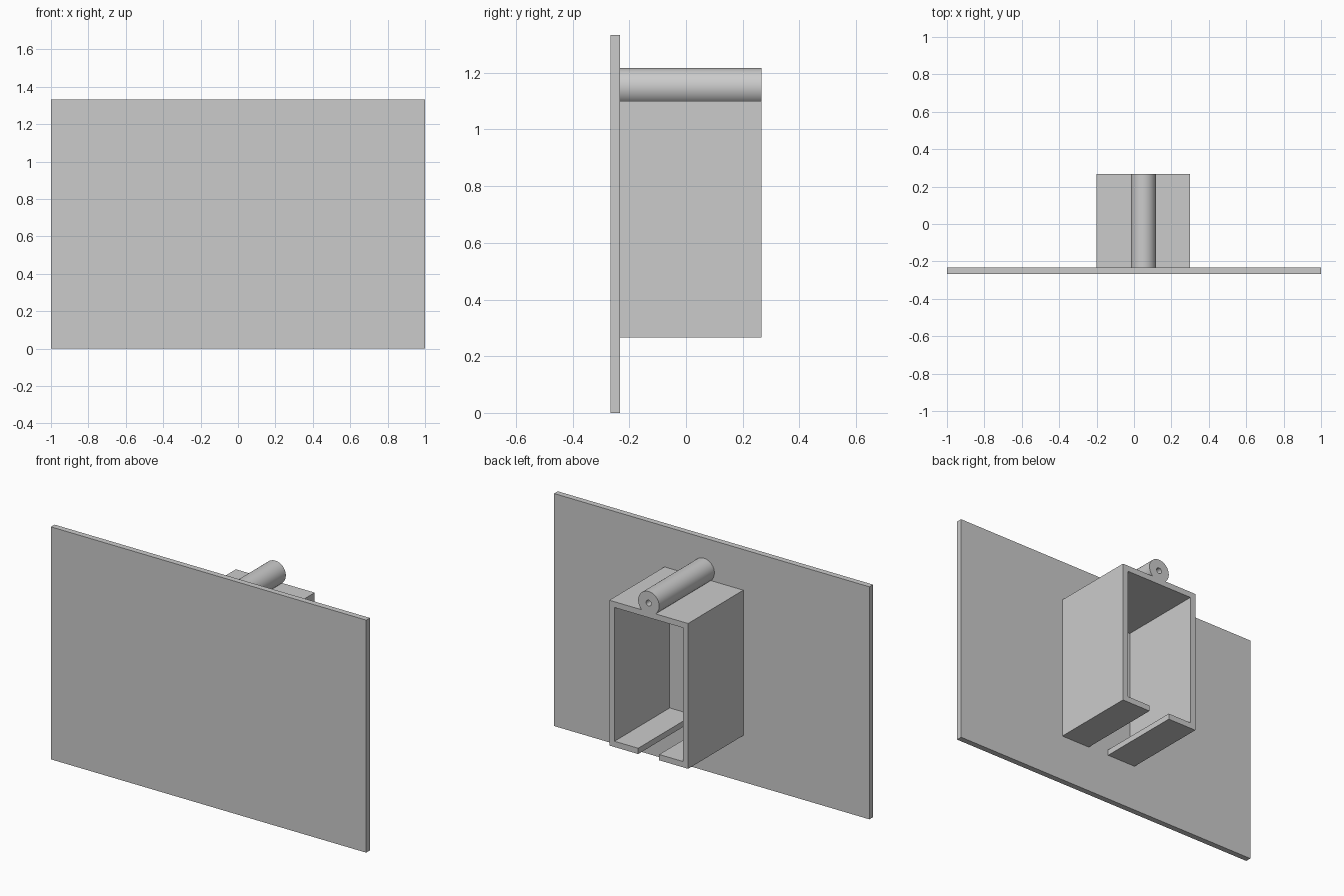
import bpy, bmesh, math
from mathutils import Vector

cube = bpy.data.objects.get("Cube")
if cube:
    bpy.data.objects.remove(cube, do_unlink=True)

grey = bpy.data.materials.new("plain_grey")
grey.use_nodes = True
colour = (0.6, 0.6, 0.6, 1)
grey.diffuse_color = colour
grey.node_tree.nodes["Principled BSDF"].inputs["Base Color"].default_value = colour


def make_object(name, bm):
    bmesh.ops.recalc_face_normals(bm, faces=bm.faces[:])
    mesh = bpy.data.meshes.new(name)
    bm.to_mesh(mesh)
    bm.free()
    obj = bpy.data.objects.new(name, mesh)
    bpy.context.collection.objects.link(obj)
    mesh.materials.append(grey)
    return obj


def arc(x, z, r, start, end, steps):
    angles = [start + (end - start) * i / steps for i in range(steps + 1)]
    return [(x + r * math.cos(a), z + r * math.sin(a)) for a in angles]


def extrude_profile(name, loops, y0, y1):
    # Fill the closed outlines (inner ones become holes) and sweep along y
    bm = bmesh.new()
    for loop in loops:
        verts = [bm.verts.new((x, y0, z)) for x, z in loop]
        for i, v in enumerate(verts):
            bm.edges.new((verts[i - 1], v))
    bmesh.ops.triangle_fill(bm, edges=bm.edges[:], use_beauty=True, normal=(0, -1, 0))
    swept = bmesh.ops.extrude_face_region(bm, geom=bm.faces[:], use_keep_orig=True)
    moved = [g for g in swept["geom"] if isinstance(g, bmesh.types.BMVert)]
    bmesh.ops.translate(bm, verts=moved, vec=Vector((0, y1 - y0, 0)))
    return make_object(name, bm)


# Flat front plate
T = 0.0333
BACK = 0.2667
HEIGHT = 1.3333
bm = bmesh.new()
bmesh.ops.create_cube(bm, size=1)
bmesh.ops.scale(bm, vec=(2, T, HEIGHT), verts=bm.verts[:])
bmesh.ops.translate(bm, vec=(0, -BACK + T / 2, HEIGHT / 2), verts=bm.verts[:])
make_object("front_plate", bm)

# Slotted channel with a bored tube along its top, as one section
CX, HALF, SLOT = 0.05, 0.25, 0.0667
BOTTOM, TOP = 0.2667, 1.1
TUBE_R, TUBE_Z, BORE_R = 0.0667, 1.15, 0.0167
dip = math.asin((TOP - TUBE_Z) / TUBE_R)
side = [(SLOT, BOTTOM + T), (HALF - T, BOTTOM + T), (HALF - T, TOP - T)]
outer = [(HALF, TOP), (HALF, BOTTOM), (SLOT, BOTTOM)]
right_half = outer + side
left_half = [(-x, z) for x, z in reversed(right_half)]
outline = [(CX + x, z) for x, z in right_half + left_half]
outline += arc(CX, TUBE_Z, TUBE_R, math.pi - dip, dip, 48)
bore = arc(CX, TUBE_Z, BORE_R, 0, math.tau, 32)[:-1]
bracket = extrude_profile("slotted_bracket", [outline, bore], -BACK + T * 0.8, BACK)

bpy.ops.object.select_all(action="DESELECT")
bracket.select_set(True)
bpy.context.view_layer.objects.active = bracket
bpy.ops.object.shade_smooth_by_angle(angle=math.radians(30))
